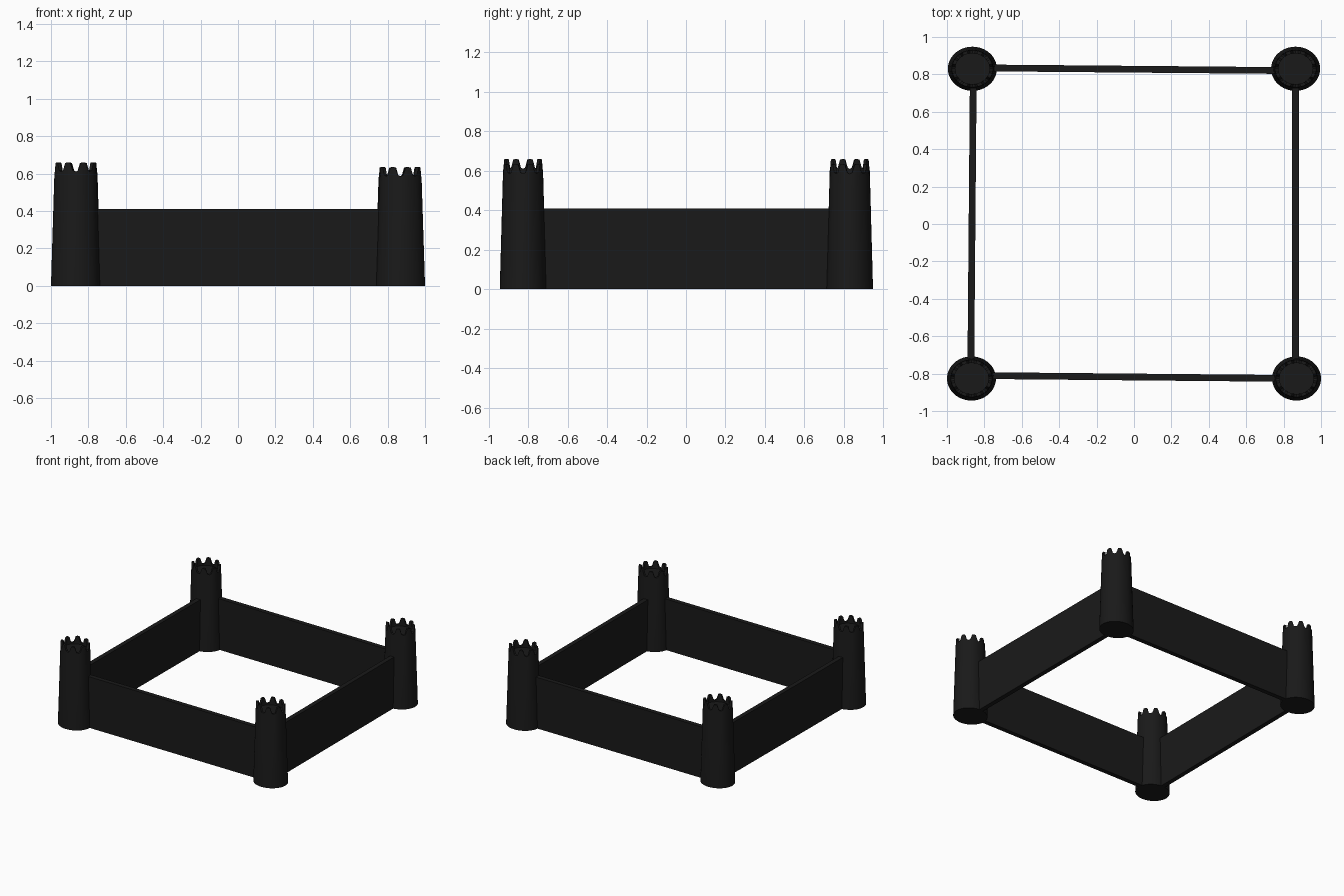
import bpy, bmesh
from math import cos, sin, pi, hypot, atan2

if "Cube" in bpy.data.objects:
    bpy.data.objects.remove(bpy.data.objects["Cube"])

BLACK = bpy.data.materials.new("black")
BLACK.diffuse_color = (0.01, 0.01, 0.01, 1)
BLACK.use_nodes = True
BLACK.node_tree.nodes["Principled BSDF"].inputs["Base Color"].default_value = BLACK.diffuse_color
N = 48          # sides of a tower
TEETH = 8       # merlons on a tower
RX, RY, TAPER = 0.131, 0.118, 0.84
WALL_H, WALL_T = 0.41, 0.036


def finish(name, bm, smooth=False):
    bmesh.ops.recalc_face_normals(bm, faces=bm.faces)
    me = bpy.data.meshes.new(name)
    bm.to_mesh(me)
    bm.free()
    ob = bpy.data.objects.new(name, me)
    bpy.context.collection.objects.link(ob)
    me.materials.append(BLACK)
    if smooth:
        bpy.context.view_layer.objects.active = ob
        ob.select_set(True)
        bpy.ops.object.shade_smooth_by_angle(angle=0.6)
        ob.select_set(False)
    return ob


def tower(name, x, y, h):
    # Tapered oval drum with a hollow crown of rounded merlons
    bm = bmesh.new()
    floor = h - 0.06

    def tooth(i):
        t = (i * TEETH / N) % 1
        u = abs(t - 0.5) * 2
        return h - 0.05 * (0 if u < 0.2 else min(1, ((u - 0.2) / 0.5) ** 2))

    def ring(scale, zf):
        return [bm.verts.new((x + RX * scale * cos(2 * pi * i / N),
                              y + RY * scale * sin(2 * pi * i / N), zf(i)))
                for i in range(N)]

    rings = [ring(1, lambda i: 0), ring(0.86, lambda i: floor),
             ring(TAPER, tooth), ring(TAPER - 0.14, tooth),
             ring(TAPER - 0.14, lambda i: floor)]
    for a, b in zip(rings, rings[1:]):
        for i in range(N):
            j = (i + 1) % N
            bm.faces.new((a[i], a[j], b[j], b[i]))
    bm.faces.new(rings[0])
    bm.faces.new(rings[-1])
    finish(name, bm, True)


def wall(name, a, b):
    # Straight curtain wall between two tower centres
    bm = bmesh.new()
    bmesh.ops.create_cube(bm, size=1)
    ob = finish(name, bm)
    dx, dy = b[0] - a[0], b[1] - a[1]
    ob.scale = (hypot(dx, dy), WALL_T, WALL_H)
    ob.rotation_euler.z = atan2(dy, dx)
    ob.location = ((a[0] + b[0]) / 2, (a[1] + b[1]) / 2, WALL_H / 2)


tower("front_left_tower", -0.869, -0.826, 0.66)
tower("back_left_tower", -0.864, 0.83, 0.66)
tower("front_right_tower", 0.869, -0.826, 0.635)
tower("back_right_tower", 0.864, 0.83, 0.635)

wall("front_wall", (-0.86, -0.81), (0.86, -0.826))
wall("back_wall", (-0.86, 0.835), (0.86, 0.82))
wall("left_wall", (-0.873, -0.82), (-0.859, 0.82))
wall("right_wall", (0.863, -0.82), (0.863, 0.82))
